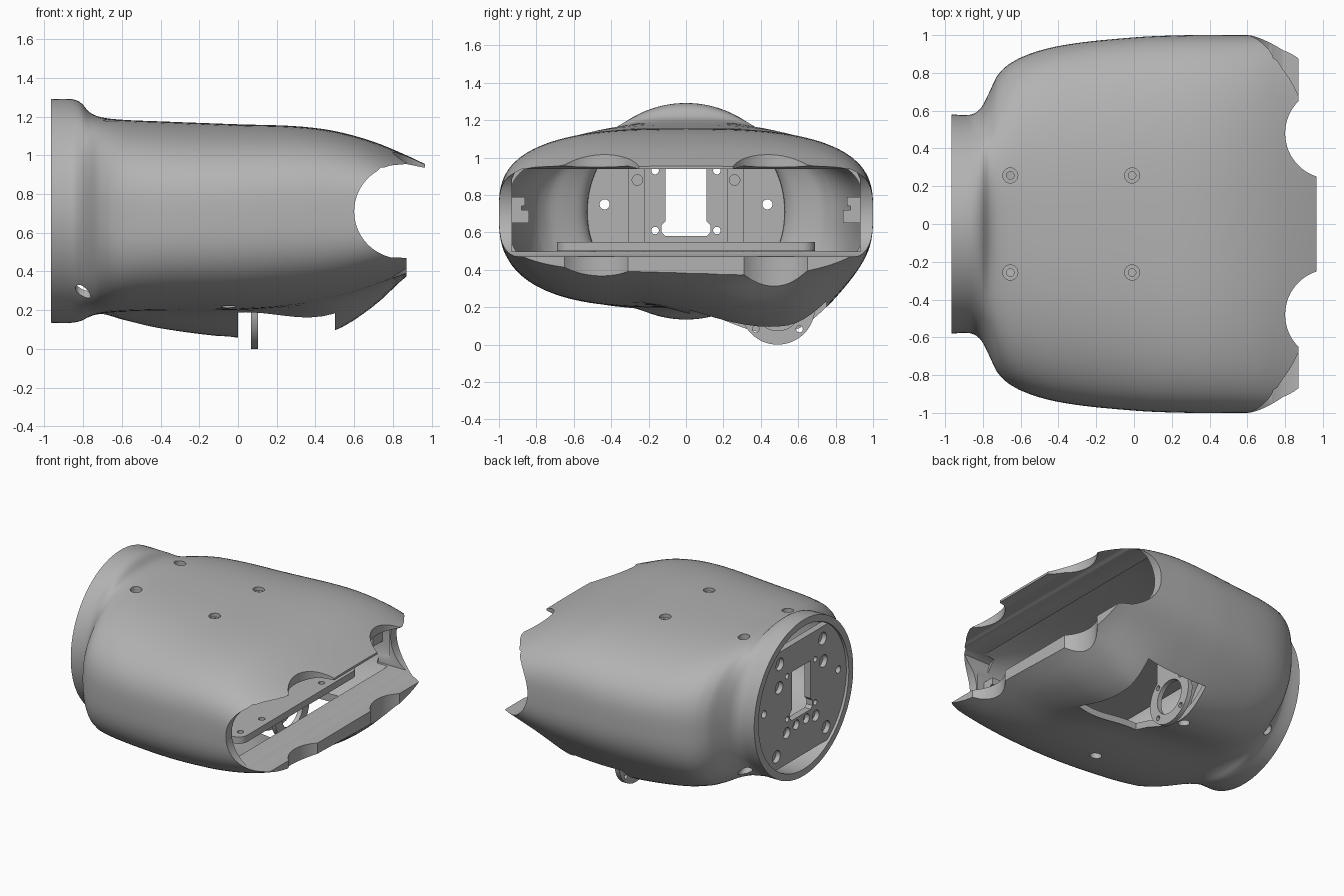
import bpy, bmesh, math
from mathutils import Vector, Matrix

if "Cube" in bpy.data.objects:
    bpy.data.objects.remove(bpy.data.objects["Cube"], do_unlink=True)

MID = 0.71  # height of the wrist axis

grey = bpy.data.materials.new("plain grey")
grey.use_nodes = True
grey.diffuse_color = (0.45, 0.45, 0.45, 1)
grey.node_tree.nodes["Principled BSDF"].inputs["Base Color"].default_value = (0.45, 0.45, 0.45, 1)


def finish(bm, name):
    bmesh.ops.recalc_face_normals(bm, faces=bm.faces)
    mesh = bpy.data.meshes.new(name)
    bm.to_mesh(mesh)
    bm.free()
    mesh.materials.append(grey)
    obj = bpy.data.objects.new(name, mesh)
    bpy.context.collection.objects.link(obj)
    return obj


def add_box(bm, lo, hi):
    lo, hi = Vector(lo), Vector(hi)
    m = Matrix.Translation((lo + hi) / 2) @ Matrix.Diagonal((*(hi - lo), 1))
    bmesh.ops.create_cube(bm, size=1, matrix=m)


def add_rod(bm, center, axis, radius, length, sides=24):
    turn = Vector(axis).to_track_quat('Z', 'Y').to_matrix().to_4x4()
    bmesh.ops.create_cone(bm, cap_ends=True, segments=sides, radius1=radius, radius2=radius,
                          depth=length, matrix=Matrix.Translation(center) @ turn)


def add_prism(bm, points, axis, depth):
    face = bm.faces.new([bm.verts.new(p) for p in points])
    out = bmesh.ops.extrude_face_region(bm, geom=[face])
    moved = [v for v in out["geom"] if isinstance(v, bmesh.types.BMVert)]
    bmesh.ops.translate(bm, verts=moved, vec=Vector(axis) * depth)


def boolean(target, bm, operation='DIFFERENCE'):
    tool = finish(bm, "cutter")
    tool.hide_render = True
    mod = target.modifiers.new("cut", 'BOOLEAN')
    mod.operation, mod.solver, mod.object = operation, 'EXACT', tool
    activate(target)
    bpy.ops.object.modifier_apply(modifier=mod.name)
    bpy.data.objects.remove(tool, do_unlink=True)


def activate(obj):
    bpy.ops.object.select_all(action='DESELECT')
    obj.select_set(True)
    bpy.context.view_layer.objects.active = obj


def smooth(obj):
    activate(obj)
    bpy.ops.object.shade_smooth_by_angle(angle=math.radians(32))


# Shell stations: x, half width, top, bottom, depth of the side bulge
STATIONS = [
    (-.965, .58, 1.29, .135, 0), (-.86, .58, 1.29, .135, 0), (-.81, .615, 1.27, .145, 0),
    (-.77, .69, 1.225, .165, 0), (-.72, .79, 1.2, .18, .01), (-.62, .872, 1.185, .19, .055),
    (-.4, .942, 1.175, .197, .115), (0, .988, 1.16, .2, .165), (.3, 1, 1.15, .222, .185),
    (.5, 1, 1.125, .26, .18), (.7, 1, 1.07, .32, .11), (.87, 1, 1, .39, .02),
    (.965, 1, .955, .435, 0)]


def slope(i, k):
    a, b = STATIONS[max(i - 1, 0)], STATIONS[min(i + 1, len(STATIONS) - 1)]
    return (b[k] - a[k]) / (b[0] - a[0])


def station(x):
    x = min(max(x, STATIONS[0][0]), STATIONS[-1][0])
    i = max(j for j in range(len(STATIONS) - 1) if STATIONS[j][0] <= x)
    a, b = STATIONS[i], STATIONS[i + 1]
    d = b[0] - a[0]
    t = (x - a[0]) / d
    h = t * t * (3 - 2 * t)
    return [a[k] + (b[k] - a[k]) * h + d * t * (1 - t) * ((1 - t) * slope(i, k) - t * slope(i + 1, k))
            for k in range(1, 5)]


def blend(x, a, b):
    t = min(max((x - a) / (b - a), 0), 1)
    return t * t * (3 - 2 * t)


def loft(xs, inset, sides=112):
    bm = bmesh.new()
    rings = []
    for x in xs:
        width, top, bottom, bulge = station(x)
        body, mouth = blend(x, -.86, -.6), blend(x, .2, .87)
        shoulder = .6 * body + .4 * blend(x, -.3, .5) - .35 * blend(x, .62, .87)
        ring = []
        for s in range(sides):
            a = math.tau * s / sides
            c, q = math.cos(a), math.sin(a)
            if q >= 0:
                n, h = 2 + shoulder, top - MID - inset
            else:
                n, h = 2 + body + .4 * mouth, MID - bottom - inset
            y = (width - inset) * math.copysign(abs(c) ** (2 / n), c)
            z = MID + h * math.copysign(abs(q) ** (2 / n), q)
            reach = .46 if y > .53 else .6 + .33 * blend(x, 0, .5)
            if q < 0 and abs(y - .53) < reach:
                z -= bulge * math.cos((y - .53) / reach * math.pi / 2) ** 2
            ring.append(bm.verts.new((x, y, z)))
        rings.append(ring)
    for r0, r1 in zip(rings, rings[1:]):
        for s in range(sides):
            e = (s + 1) % sides
            bm.faces.new((r0[s], r0[e], r1[e], r1[s]))
    bm.faces.new(rings[0])
    bm.faces.new(rings[-1])
    return bm


# Hollow shell, closing to a flat rectangular mouth behind thick lips
xs = [-.965, -.91] + [-.87 + .0125 * i for i in range(17)] + [-.66 + .05 * i for i in range(32)] + [.93, .965]
shell = finish(loft(xs, 0), "palm_shell")
boolean(shell, loft([-1.1] + [x for x in xs[1:] if x < .62], .05))
bm = bmesh.new()
half = [(.93, .497), (.93, .885), (.915, .92), (.88, .938)]
opening = [(.5, y, z) for y, z in half] + [(.5, -y, z) for y, z in reversed(half)]
add_prism(bm, opening, (1, 0, 0), .7)
boolean(shell, bm)

# Side mouth with a round back
bm = bmesh.new()
arc = [math.radians(104 + 152 * i / 32) for i in range(33)]
outline = [(.85 + .25 * math.cos(a), -1.2, MID + .245 * math.sin(a)) for a in arc]
outline += [(.87, -1.2, .47), (1.2, -1.2, .47), (1.2, -1.2, .935), (.96, -1.2, .936), (.87, -1.2, .955)]
add_prism(bm, outline, (0, 1, 0), 2.4)
boolean(shell, bm)

# Lip trimming and finger scallops
bm = bmesh.new()
add_box(bm, (.87, -1.2, -.2), (1.2, 1.2, MID))
for side in (-1, 1):
    add_box(bm, (.87, min(side * .48, side * 1.2), .8), (1.2, max(side * .48, side * 1.2), 1.4))
boolean(shell, bm)
bm = bmesh.new()
for side in (-1, 1):
    add_rod(bm, (1.04, side * .48, MID), (0, 0, 1), .24, 2, 64)
boolean(shell, bm)

# Screw holes, wrist holes and the underside opening
bm = bmesh.new()
for side in (-1, 1):
    for x in (-.655, -.01):
        add_rod(bm, (x, side * .257, 1.15), (0, 0, 1), .04, .3)
    add_rod(bm, (-.05, side * .46, .2), (0, 0, 1), .04, .4)
    add_rod(bm, (-.8, side * .43, .31), (0, side, -.93), .04, .4)
boolean(shell, bm)
bm = bmesh.new()
add_box(bm, (0, .02, -.2), (.5, .75, .46))
boolean(shell, bm)
smooth(shell)

# Countersunk screw seats under the top
for i, (x, side) in enumerate([(x, s) for x in (-.655, -.01) for s in (-1, 1)]):
    bm = bmesh.new()
    add_rod(bm, (x, side * .257, 1.115), (0, 0, 1), .045, .03)
    seat = finish(bm, f"screw_seat_{i + 1}")
    bm = bmesh.new()
    add_rod(bm, (x, side * .257, 1.115), (0, 0, 1), .02, .1)
    boolean(seat, bm)
    smooth(seat)

# Wrist plate with flat top and bottom, a window, through holes and blind bolt seats
bm = bmesh.new()
add_rod(bm, (-.92, 0, MID), (1, 0, 0), .532, .05, 96)
plate = finish(bm, "wrist_plate")
bm = bmesh.new()
add_box(bm, (-1.1, -.6, MID - .43), (-.7, .6, MID + .43))
boolean(plate, bm, 'INTERSECT')
bm = bmesh.new()
window = [(.11, .58), (.13, .6), (.13, .64), (.11, .66), (.11, .94)]
add_prism(bm, [(-1.1, y, z) for y, z in window] + [(-1.1, -y, z) for y, z in reversed(window)], (1, 0, 0), .4)
for side in (-1, 1):
    for y, z, r in ((.435, .75, .027), (.165, .61, .02), (.165, .93, .02)):
        add_rod(bm, (-.92, side * y, z), (1, 0, 0), r, .3)
    for y, z, r in ((.26, .88, .045), (.25, 1.05, .045), (.06, .53, .035), (.17, .51, .04), (.29, .38, .045)):
        add_rod(bm, (-.945, side * y, z), (1, 0, 0), r, .07)
boolean(plate, bm)
smooth(plate)

# Upright rails on the inner side of the wrist plate
for side, name in ((-1, "right_rail"), (1, "left_rail")):
    bm = bmesh.new()
    y0, y1 = sorted((side * .31, side * .22))
    add_box(bm, (-.9, y0, .32), (-.88, y1, 1.1))
    rail = finish(bm, name)
    bm = bmesh.new()
    add_rod(bm, (-.88, side * .26, .88), (1, 0, 0), .028, .02)
    boolean(rail, bm)

# Flat inner board with rounded corners and screw holes
bm = bmesh.new()
corners = []
for cx, cy, start in ((.44, .62, 0), (-.15, .62, 90), (-.15, -.62, 180), (.44, -.62, 270)):
    for k in range(7):
        a = math.radians(start + 15 * k)
        corners.append((cx + .07 * math.cos(a), cy + .07 * math.sin(a), .5))
add_prism(bm, corners, (0, 0, 1), .05)
board = finish(bm, "inner_board")
bm = bmesh.new()
for side in (-1, 1):
    for x, y in ((.44, .6), (.44, .35), (-.1, .6)):
        add_rod(bm, (x, side * y, .52), (0, 0, 1), .022, .2)
boolean(board, bm)
smooth(board)

# Motor ring hanging through the underside opening
bm = bmesh.new()
add_rod(bm, (.085, .49, .2), (1, 0, 0), .2, .035, 64)
ring = finish(bm, "motor_ring")
bm = bmesh.new()
add_box(bm, (.0675, .36, .25), (.1025, .62, .5))
boolean(ring, bm, 'UNION')
bm = bmesh.new()
add_rod(bm, (.085, .49, .2), (1, 0, 0), .125, .2, 48)
for k in range(4):
    a = math.radians(45 + 90 * k)
    add_rod(bm, (.085, .49 + .165 * math.cos(a), .2 + .165 * math.sin(a)), (1, 0, 0), .018, .2)
boolean(ring, bm)
smooth(ring)

# Small clips on the inner side walls
for side, name in ((-1, "right_clip"), (1, "left_clip")):
    bm = bmesh.new()
    for inner, outer, z0, z1 in ((.88, .95, .65, .79), (.84, .88, .65, .72), (.86, .88, .74, .79)):
        y0, y1 = sorted((side * inner, side * outer))
        add_box(bm, (.42, y0, z0), (.52, y1, z1))
    finish(bm, name)
